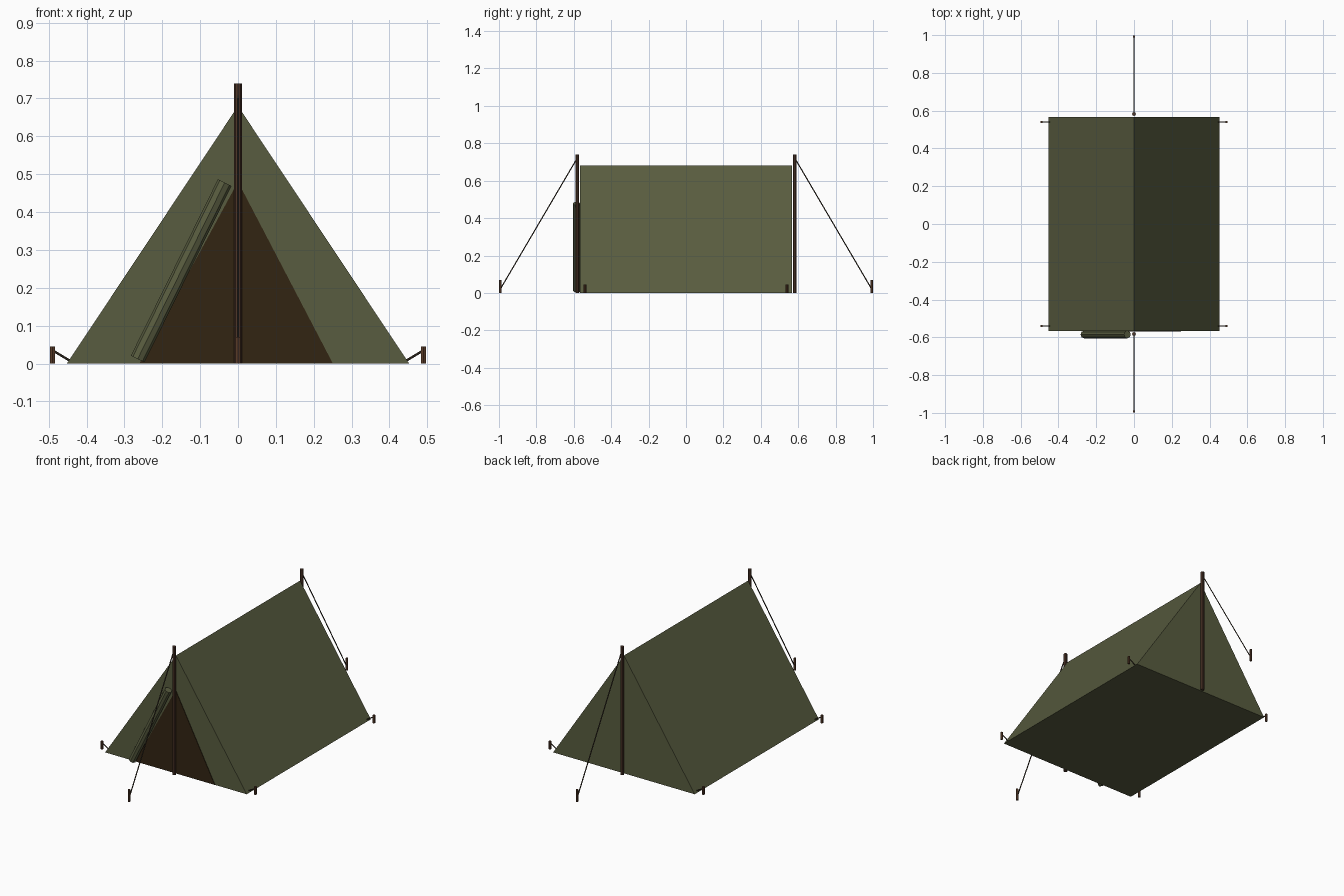
import bpy, bmesh
from mathutils import Vector

if "Cube" in bpy.data.objects:
    bpy.data.objects.remove(bpy.data.objects["Cube"])


def material(name, rgb):
    m = bpy.data.materials.new(name)
    m.diffuse_color = (*rgb, 1)
    m.use_nodes = True
    m.node_tree.nodes["Principled BSDF"].inputs["Base Color"].default_value = m.diffuse_color
    return m


CANVAS = material("olive canvas", (0.098, 0.107, 0.050))
DARK = material("dark opening", (0.032, 0.018, 0.006))
WOOD = material("brown pole wood", (0.080, 0.038, 0.023))
PEG = material("peg wood", (0.105, 0.046, 0.023))
ROPE = material("dark rope", (0.045, 0.032, 0.020))


def finish(name, bm, mat):
    bmesh.ops.recalc_face_normals(bm, faces=bm.faces)
    me = bpy.data.meshes.new(name)
    bm.to_mesh(me)
    bm.free()
    me.materials.append(mat)
    ob = bpy.data.objects.new(name, me)
    bpy.context.collection.objects.link(ob)
    return ob


def prism(name, profile, y0, y1, mat):
    """Extrude an x-z outline along y."""
    bm = bmesh.new()
    face = bm.faces.new([bm.verts.new((x, y0, z)) for x, z in profile])
    ext = bmesh.ops.extrude_face_region(bm, geom=[face])
    verts = [v for v in ext["geom"] if isinstance(v, bmesh.types.BMVert)]
    bmesh.ops.translate(bm, verts=verts, vec=(0, y1 - y0, 0))
    return finish(name, bm, mat)


def rod(name, a, b, r, sides, mat):
    """Flat-sided cylinder between two points."""
    a, b = Vector(a), Vector(b)
    bm = bmesh.new()
    bmesh.ops.create_cone(bm, cap_ends=True, segments=sides, radius1=r,
                          radius2=r, depth=(b - a).length)
    rot = (b - a).to_track_quat('Z', 'Y').to_matrix().to_4x4()
    bm.transform(rot)
    bmesh.ops.translate(bm, verts=bm.verts, vec=(a + b) / 2)
    return finish(name, bm, mat)


# Tent body with closed ends and floor
prism("tent_body", [(-0.452, 0), (0.452, 0), (0, 0.68)], -0.566, 0.566, CANVAS)

# Dark doorway plate and rolled-back flap
prism("door_opening", [(-0.26, 0.001), (0.25, 0.001), (0, 0.48)],
      -0.569, -0.564, DARK)
rod("rolled_door_flap", (-0.265, -0.585, 0.012), (-0.035, -0.585, 0.478),
    0.02, 8, CANVAS)

# End poles, guy ropes and stakes
for s, end in ((-1, "front"), (1, "back")):
    rod(end + "_pole", (0, s * 0.582, 0), (0, s * 0.582, 0.74), 0.01, 8, WOOD)
    rod(end + "_guy_rope", (0, s * 0.585, 0.715), (0, s * 0.993, 0.02),
        0.003, 6, ROPE)
    rod(end + "_stake", (0, s * 0.993, 0), (0, s * 0.993, 0.07), 0.007, 6, PEG)
    # Corner pegs with short ropes
    for t, side in ((-1, "left"), (1, "right")):
        y = s * 0.54
        rod(f"{end}_{side}_peg", (t * 0.49, y, 0), (t * 0.49, y, 0.045),
            0.007, 6, PEG)
        rod(f"{end}_{side}_peg_rope", (t * 0.445, y, 0.008),
            (t * 0.49, y, 0.035), 0.003, 6, ROPE)
